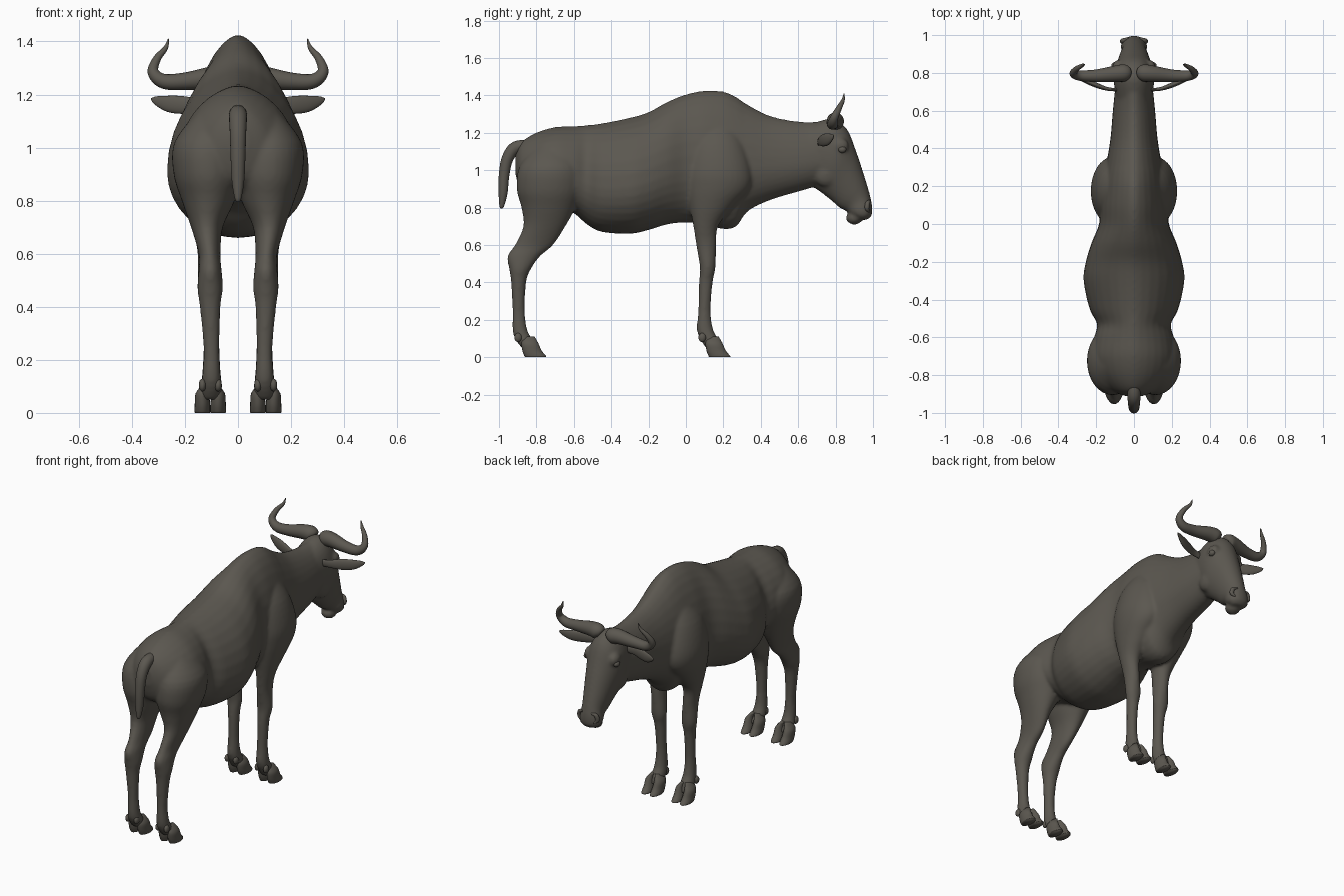
import bpy, bmesh, math
from mathutils import Vector, Matrix

cube = bpy.data.objects.get("Cube")
if cube:
    bpy.data.objects.remove(cube, do_unlink=True)

hide = bpy.data.materials.new("grey_brown_hide")
HIDE_COLOUR = (0.105, 0.096, 0.08, 1)
hide.diffuse_color = HIDE_COLOUR
hide.use_nodes = True
bsdf = hide.node_tree.nodes["Principled BSDF"]
bsdf.inputs["Base Color"].default_value = HIDE_COLOUR
bsdf.inputs["Roughness"].default_value = 0.8


def finish(name, bm):
    """Turn a bmesh into a smooth shaded object."""
    bmesh.ops.recalc_face_normals(bm, faces=bm.faces)
    mesh = bpy.data.meshes.new(name)
    bm.to_mesh(mesh)
    bm.free()
    mesh.materials.append(hide)
    for poly in mesh.polygons:
        poly.use_smooth = True
    obj = bpy.data.objects.new(name, mesh)
    bpy.context.collection.objects.link(obj)
    return obj


def smooth_rows(rows, steps):
    """Catmull-Rom interpolation of equally long rows of numbers."""
    result = []
    last = len(rows) - 1
    for i in range(last):
        a, b, c, d = (rows[max(0, min(last, i + k))] for k in (-1, 0, 1, 2))
        for s in range(steps):
            t = s / steps
            result.append([
                q + t / 2 * (r - p + t * (2 * p - 5 * q + 4 * r - w + t * (3 * (q - r) + w - p)))
                for p, q, r, w in zip(a, b, c, d)])
    result.append(list(rows[last]))
    return result


def skin(bm, rings):
    """Bridge rings of points into a closed skin."""
    loops = [[bm.verts.new(p) for p in ring] for ring in rings]
    n = len(loops[0])
    for lower, upper in zip(loops, loops[1:]):
        for i in range(n):
            j = (i + 1) % n
            bm.faces.new((lower[i], lower[j], upper[j], upper[i]))
    bm.faces.new(loops[0])
    bm.faces.new(reversed(loops[-1]))


def loft(bm, stations, widest=0.5, pinch=1.0, side=1, sides=32, steps=4):
    """Stations: y, z of one edge; y, z of the opposite edge; half width; x."""
    rings = []
    for ya, za, yb, zb, width, x in smooth_rows(stations, steps):
        yc, zc = yb + (ya - yb) * widest, zb + (za - zb) * widest
        ring = []
        for i in range(sides):
            angle = math.tau * i / sides
            c, s = math.cos(angle), math.sin(angle)
            power = pinch if s > 0 else 1
            dx = math.copysign(abs(c) ** power, c) * width
            ey, ez = (ya - yc, za - zc) if s > 0 else (yc - yb, zc - zb)
            ring.append((side * (x + dx), yc + s * ey, zc + s * ez))
        rings.append(ring)
    skin(bm, rings)


def tube(bm, stations, side=1, flat=1.0, sides=20):
    """Stations: x, y, z, radius. Flat squashes the ring across its path."""
    rows = smooth_rows(stations, 6)
    points = [Vector(r[:3]) for r in rows]
    across = None
    rings = []
    for i, row in enumerate(rows):
        tangent = (points[min(i + 1, len(rows) - 1)] - points[max(i - 1, 0)]).normalized()
        guess = across or Vector((0, 1, 0) if abs(tangent.y) < 0.8 else (1, 0, 0))
        across = (guess - tangent * guess.dot(tangent)).normalized()
        other = tangent.cross(across)
        ring = []
        for k in range(sides):
            a = math.tau * k / sides
            p = points[i] + row[3] * (across * math.cos(a) * flat + other * math.sin(a))
            ring.append((side * p.x, p.y, p.z))
        rings.append(ring)
    skin(bm, rings)


def ball(bm, centre, size):
    matrix = Matrix.Translation(centre) @ Matrix.Diagonal((*size, 1))
    bmesh.ops.create_uvsphere(bm, u_segments=24, v_segments=14, radius=1, matrix=matrix)


def upright(rows):
    """y, top, bottom, half width -> upright stations."""
    return [(y, top, y, bottom, w, 0) for y, top, bottom, w in rows]


def level(rows):
    """z, front, back, half width, x -> level stations."""
    return [(front, z, back, z, w, x) for z, front, back, w, x in rows]


# Trunk and neck, rump to nape
trunk = upright([
    (-.912, 1.08, .98, .04), (-.88, 1.15, .88, .12), (-.8, 1.2, .83, .19),
    (-.7, 1.23, .81, .22), (-.6, 1.235, .77, .21), (-.53, 1.24, .71, .195),
    (-.45, 1.25, .67, .235), (-.3, 1.28, .66, .267), (-.2, 1.31, .68, .255),
    (-.1, 1.365, .71, .225), (0, 1.405, .72, .185), (.1, 1.425, .71, .18),
    (.2, 1.42, .685, .17), (.27, 1.39, .7, .16), (.33, 1.35, .78, .145),
    (.45, 1.29, .84, .125), (.6, 1.26, .885, .112), (.72, 1.26, .92, .1)])

# Head, nape to lips: brow edge and jaw edge
head = [(*row, 0) for row in [
    (.68, 1.25, .62, .95, .09), (.78, 1.275, .68, .91, .105),
    (.86, 1.22, .73, .875, .108), (.91, 1.1, .78, .835, .09),
    (.95, .98, .82, .8, .075), (.98, .88, .85, .785, .064),
    (.995, .81, .87, .77, .07), (.993, .76, .89, .755, .065),
    (.97, .735, .92, .735, .04)]]

# Legs, from the top of the muscle to the pastern
hind_leg = level([
    (1.14, -.64, -.8, .06, .09), (1.02, -.555, -.89, .125, .115),
    (.9, -.55, -.905, .13, .113), (.8, -.59, -.88, .1, .112),
    (.7, -.645, -.87, .06, .117), (.6, -.71, -.915, .041, .107),
    (.54, -.78, -.955, .043, .105), (.47, -.83, -.945, .048, .105),
    (.4, -.855, -.935, .039, .105), (.25, -.862, -.928, .03, .1),
    (.15, -.85, -.928, .034, .1), (.1, -.825, -.915, .04, .1),
    (.05, -.8, -.88, .038, .103)])
fore_leg = level([
    (1.26, .1, .25, .05, .065), (1.14, .31, .03, .09, .1),
    (1.0, .35, .0, .112, .114), (.9, .34, .0, .105, .118),
    (.8, .25, .02, .075, .125), (.7, .172, .04, .052, .12),
    (.6, .162, .055, .042, .11), (.48, .158, .075, .046, .105),
    (.4, .143, .07, .034, .102), (.25, .132, .066, .03, .1),
    (.15, .145, .058, .035, .1), (.1, .17, .075, .04, .1),
    (.05, .185, .105, .038, .103)])
fore_leg[0] = (.25, 1.26, .1, 1.26, .05, .065)

body = bmesh.new()
loft(body, trunk, widest=0.4, pinch=1.2)
loft(body, head, widest=0.55)
for side in (1, -1):
    loft(body, hind_leg, side=side)
    loft(body, fore_leg, side=side)
    # Brow and cheek
    ball(body, (side * .085, .825, 1.13), (.03, .045, .04))
    ball(body, (side * .06, .75, .98), (.04, .07, .07))
ball(body, (0, .9, .745), (.045, .045, .036))      # chin
body_obj = finish("body", body)
remesh = body_obj.modifiers.new("blend", 'REMESH')
remesh.mode = 'VOXEL'
remesh.voxel_size = 0.01
remesh.use_smooth_shade = True
soften = body_obj.modifiers.new("soften", 'SMOOTH')
soften.factor = 0.5
soften.iterations = 5

# Tail
bm = bmesh.new()
tube(bm, [(0, -.83, 1.13, .03), (0, -.91, 1.12, .034), (0, -.955, 1.06, .031),
          (0, -.973, .97, .028), (0, -.978, .88, .024), (0, -.985, .81, .013),
          (0, -.986, .795, .004)])
finish("tail", bm)

HORN = [(.03, .8, 1.25, .03), (.05, .8, 1.26, .045), (.1, .795, 1.262, .043),
        (.2, .785, 1.25, .033), (.28, .785, 1.25, .028), (.32, .795, 1.285, .021),
        (.305, .82, 1.335, .015), (.273, .84, 1.375, .009), (.262, .845, 1.41, .002)]
EAR = [(.08, .71, 1.15, .02), (.14, .715, 1.155, .024), (.2, .735, 1.16, .033),
       (.26, .76, 1.165, .031), (.31, .782, 1.178, .016), (.328, .79, 1.185, .002)]

for side, label in ((1, "left"), (-1, "right")):
    bm = bmesh.new()
    tube(bm, HORN, side)
    finish(label + "_horn", bm)

    bm = bmesh.new()
    tube(bm, EAR, side, flat=0.4)
    finish(label + "_ear", bm)

    bm = bmesh.new()
    ball(bm, (side * .103, .835, 1.11), (.017, .022, .018))
    finish(label + "_eye", bm)

    # Nostril wing
    bm = bmesh.new()
    tube(bm, [(.03, .985, .835, .004), (.055, .972, .825, .012),
              (.062, .968, .795, .012), (.045, .98, .775, .004)], side)
    finish(label + "_nostril", bm)

    # Cloven hooves and dewclaws
    for leg, heel in (("hind", -.88), ("fore", .105)):
        bm = bmesh.new()
        for toe in (.075, .134):
            x = (toe + .104) / 2
            loft(bm, level([(.11, heel + .07, heel + .01, .012, x),
                            (.075, heel + .09, heel, .025, toe),
                            (.035, heel + .108, heel + .005, .029, toe),
                            (.008, heel + .13, heel + .015, .03, toe),
                            (0, heel + .132, heel + .02, .028, toe)]), side=side, sides=20)
            ball(bm, (side * toe, heel - .018, .105), (.014, .02, .024))
        finish(f"{label}_{leg}_hoof", bm)
